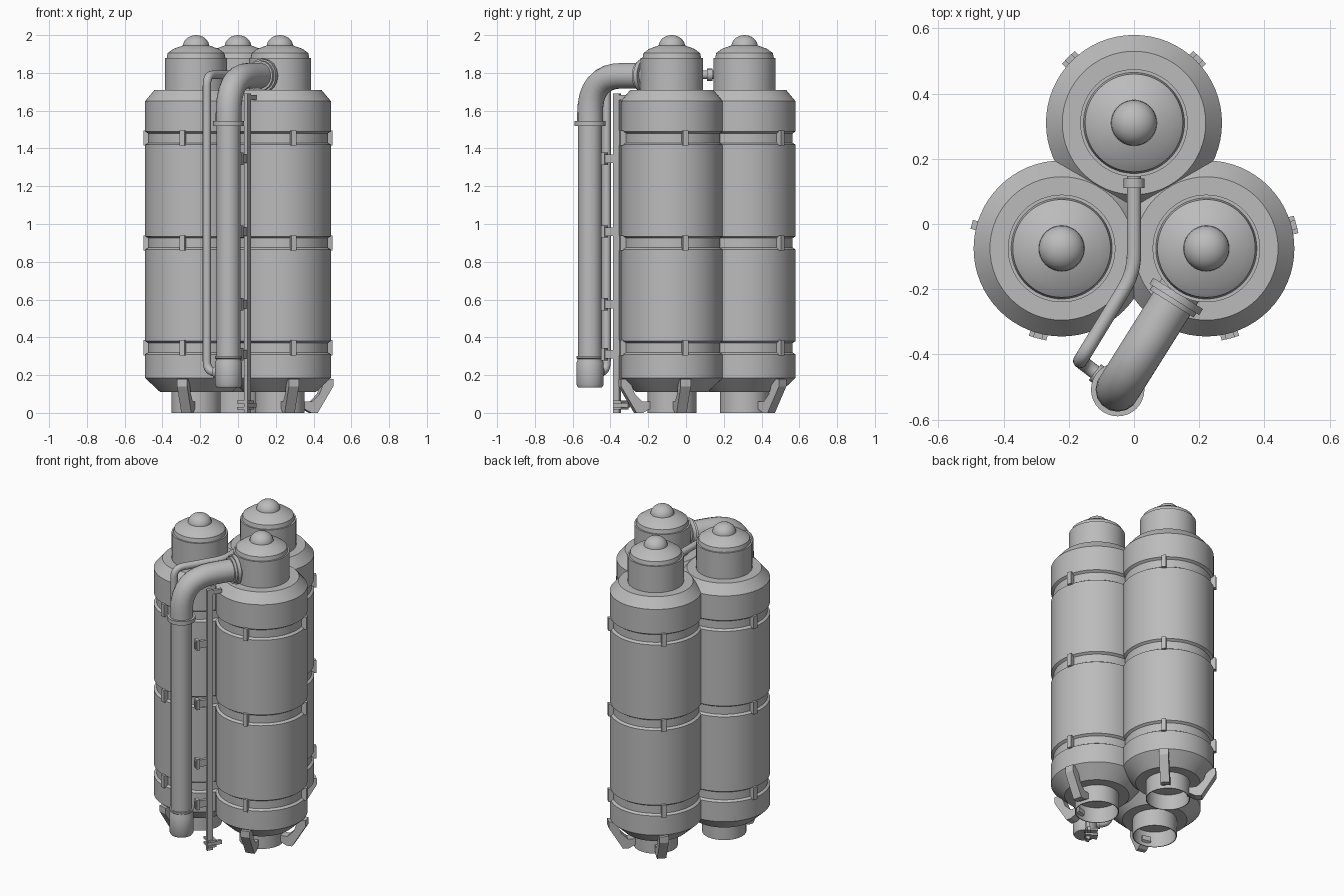
import bpy, bmesh, math
from mathutils import Vector, Matrix

if "Cube" in bpy.data.objects:
    bpy.data.objects.remove(bpy.data.objects["Cube"], do_unlink=True)

grey = bpy.data.materials.new("plain_grey")
grey.use_nodes = True
grey.diffuse_color = (0.5, 0.5, 0.5, 1)
grey.node_tree.nodes["Principled BSDF"].inputs["Base Color"].default_value = (0.5, 0.5, 0.5, 1)


def finish(obj, smooth=True):
    """Give the object its colour and shading."""
    obj.data.materials.clear()
    obj.data.materials.append(grey)
    bpy.ops.object.select_all(action='DESELECT')
    obj.select_set(True)
    bpy.context.view_layer.objects.active = obj
    if smooth:
        bpy.ops.object.shade_smooth_by_angle(angle=math.radians(28))
    return obj


def from_bmesh(name, bm, smooth=True):
    bmesh.ops.recalc_face_normals(bm, faces=bm.faces)
    mesh = bpy.data.meshes.new(name)
    bm.to_mesh(mesh)
    bm.free()
    obj = bpy.data.objects.new(name, mesh)
    bpy.context.collection.objects.link(obj)
    return finish(obj, smooth)


def lathe(name, profile, centre, steps=64):
    """Spin an (r, z) profile about a vertical axis."""
    bm = bmesh.new()
    verts = [bm.verts.new((r, 0, z)) for r, z in profile]
    edges = [bm.edges.new(pair) for pair in zip(verts, verts[1:])]
    bmesh.ops.spin(bm, geom=verts + edges, axis=(0, 0, 1), cent=(0, 0, 0),
                   angle=math.tau, steps=steps, use_merge=True)
    bmesh.ops.remove_doubles(bm, verts=bm.verts, dist=0.0002)
    bmesh.ops.translate(bm, verts=bm.verts, vec=(*centre, 0))
    return from_bmesh(name, bm)


def box(name, size, location, angle=0):
    bm = bmesh.new()
    bmesh.ops.create_cube(bm, size=1)
    bm.transform(Matrix.Translation(location) @ Matrix.Rotation(angle, 4, 'Z')
                 @ Matrix.Diagonal((*size, 1)))
    return from_bmesh(name, bm, False)


def fillet(points, radius, steps=8):
    """Round the inner corners of a path."""
    pts = [Vector(p) for p in points]
    path = [pts[0]]
    for a, b, c in zip(pts, pts[1:], pts[2:]):
        start = b + (a - b).normalized() * radius
        end = b + (c - b).normalized() * radius
        for i in range(steps + 1):
            t = i / steps
            path.append(start * (1 - t) ** 2 + b * 2 * t * (1 - t) + end * t ** 2)
    return path + [pts[-1]]


def pipe(name, points, radius, bend=0.0):
    path = fillet(points, bend) if bend else [Vector(p) for p in points]
    curve = bpy.data.curves.new(name, 'CURVE')
    curve.dimensions = '3D'
    curve.bevel_depth = radius
    curve.bevel_resolution = 6
    curve.use_fill_caps = True
    spline = curve.splines.new('POLY')
    spline.points.add(len(path) - 1)
    for point, co in zip(spline.points, path):
        point.co = (*co, 1)
    obj = bpy.data.objects.new(name, curve)
    bpy.context.collection.objects.link(obj)
    bpy.ops.object.select_all(action='DESELECT')
    obj.select_set(True)
    bpy.context.view_layer.objects.active = obj
    bpy.ops.object.convert(target='MESH')
    return finish(bpy.context.view_layer.objects.active)


def leg(name, centre, angle, width=0.055):
    """Slanted support extruded from its side outline."""
    outline = [(0.24, 0.18), (0.285, 0.18), (0.285, 0.14), (0.2, 0), (0.165, 0),
               (0.11, 0.03), (0.11, 0.06), (0.17, 0.06), (0.21, 0.1)]
    bm = bmesh.new()
    face = bm.faces.new([bm.verts.new((r, -width / 2, z)) for r, z in outline])
    out = bmesh.ops.extrude_face_region(bm, geom=[face])["geom"]
    moved = [v for v in out if isinstance(v, bmesh.types.BMVert)]
    bmesh.ops.translate(bm, verts=moved, vec=(0, width, 0))
    bm.transform(Matrix.Translation((*centre, 0)) @ Matrix.Rotation(angle, 4, 'Z'))
    return from_bmesh(name, bm, False)


# Tank outline: open skirt, lower shoulder, grooved body, neck, cap and knob
R = 0.27
bands = (0.345, 0.9, 1.455)
body = [(0, 0.1), (0.125, 0.1), (0.125, 0), (0.13, 0), (0.13, 0.11), (0.19, 0.11),
        (R, 0.185)]
for z in bands:
    body += [(R, z - 0.035), (R - 0.015, z - 0.025), (R - 0.015, z + 0.025), (R, z + 0.035)]
body += [(R, 1.65), (0.22, 1.71), (0.165, 1.71), (0.165, 1.88), (0.155, 1.88),
         (0.15, 1.905), (0.12, 1.927), (0.07, 1.945)]
knob = [(0.07 * math.cos(a), 1.94 + 0.06 * math.sin(a))
        for a in (math.pi / 2 * i / 8 for i in range(9))]

# Three tanks with band clips and legs
tanks = {"back": ((0, 0.31), 45, (0, 1)),
         "right": ((-0.222, -0.075), 165, (1,)),
         "left": ((0.222, -0.075), 285, (0, 1))}
for side, (centre, first, legs) in tanks.items():
    lathe(side + "_tank", body, centre)
    lathe(side + "_knob", knob, centre, 32)
    for i in range(2):
        angle = math.radians(first + 90 * i)
        out = Vector((math.cos(angle), math.sin(angle)))
        for z in bands:
            spot = Vector(centre) + out * 0.268
            box(side + "_band_clip", (0.035, 0.028, 0.08), (*spot, z), angle)
        if i in legs:
            leg(side + "_leg", centre, angle)

# Large feed pipe bending into the left tank's neck
px, py = -0.05, -0.508
foot = Vector((px, py, 0))
top = Vector((px, py, 1.785))
neck = Vector((0.222, -0.075, 1.785))
aim = (neck - top).normalized()
pipe("feed_pipe", [(px, py, 0.25), (px, py, 1.54)], 0.064)
pipe("feed_elbow", [(px, py, 1.53), top, neck - aim * 0.14], 0.068, 0.2)
for back, radius in ((0.185, 0.09), (0.2, 0.08)):
    pipe("elbow_flange", [neck - aim * back, neck - aim * (back - 0.022)], radius)
lathe("feed_collar", [(0, 1.52), (0.082, 1.52), (0.082, 1.545), (0, 1.545)], (px, py), 32)
lathe("feed_end_cap", [(0, 0.135), (0.064, 0.135), (0.072, 0.15), (0.072, 0.265),
                       (0.066, 0.28), (0.066, 0.285), (0.072, 0.29), (0.072, 0.3),
                       (0, 0.3)], (px, py), 32)

# Thin transfer pipe from the back tank's neck to the feed pipe end
zt, zb = 1.79, 0.215
drop = (-0.165, -0.42)
pipe("transfer_pipe", [(0, 0.16, zt), (0, -0.15, zt), (*drop, zt), (*drop, zb),
                       (px, py, zb)], 0.022, 0.06)
pipe("transfer_fitting", [(0, 0.11, zt), (0, 0.14, zt)], 0.032)
side = (Vector((*drop, zb)) - Vector((px, py, zb))).normalized()
end = Vector((px, py, zb))
pipe("transfer_end_collar", [end + side * 0.06, end + side * 0.088], 0.031)

# Vertical rail with brackets and a foot
rx, ry = 0.05, -0.365
turn = math.atan2(aim.y, aim.x)
box("rail", (0.036, 0.022, 1.69), (rx, ry, 0.845), turn)
for z in (0.31, 0.575, 0.96, 1.345):
    mid = Vector((rx, ry, z)) - aim * 0.05
    box("rail_bracket", (0.09, 0.02, 0.045), mid, turn)
    box("rail_clamp", (0.02, 0.036, 0.065), Vector((rx, ry, z)) - aim * 0.078, turn)
for z in (0.04, 1.67):
    box("rail_tie", (0.08, 0.02, 0.025), Vector((rx, ry, z)) + aim * 0.035, turn)
for z in (0.025, 0.058):
    box("rail_foot", (0.05, 0.075, 0.014), (rx - 0.01, ry + 0.02, z), turn)
